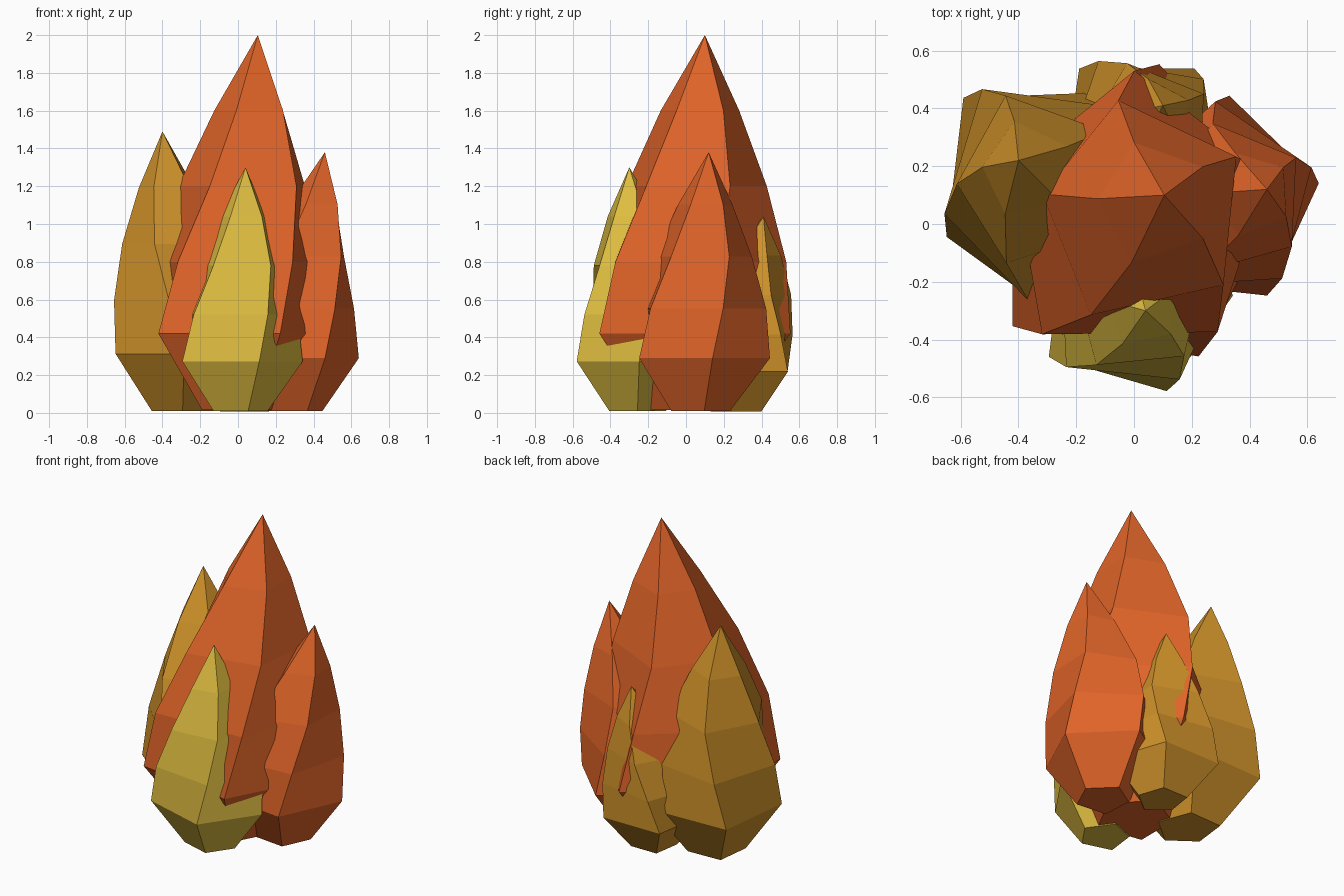
import bpy, bmesh
from math import cos, sin, radians
from mathutils import Vector

if "Cube" in bpy.data.objects:
    bpy.data.objects.remove(bpy.data.objects["Cube"])


def material(name, rgb):
    m = bpy.data.materials.new(name)
    m.use_nodes = True
    color = (*rgb, 1)
    m.diffuse_color = color
    m.node_tree.nodes["Principled BSDF"].inputs["Base Color"].default_value = color
    return m


orange = material("flame orange", (0.76, 0.13, 0.022))
amber = material("flame amber", (0.62, 0.285, 0.023))
yellow = material("flame yellow", (0.75, 0.52, 0.052))

# Uneven five-sided cross-section: (angle, radius) of each corner
CORNERS = [(220, 0.55), (296, 0.51), (10, 0.52), (81, 0.56), (147, 0.50)]
# Rings from the bottom up: height, width, twist, lean towards the tip
RINGS = [(0.015, 0.45, 0, 0), (0.42, 1, 0, 0), (0.8, 0.93, 10, 0.1),
         (1.2, 0.72, 22, 0.35), (1.6, 0.4, 28, 0.7)]


def flame(name, mat, size, center, tip, turn, girth=1.0, hand=1):
    """Faceted, twisted teardrop leaning from its center to its tip.
    A hand of -1 mirrors the cross-section and the twist."""
    center, tip = Vector(center), Vector(tip)
    bm = bmesh.new()
    rings = []
    for z, width, twist, lean in RINGS:
        c = center.lerp(tip, lean)
        ring = []
        for angle, radius in CORNERS:
            a = radians(hand * (angle + twist) + turn)
            r = radius * width * size * girth
            ring.append(bm.verts.new((c.x + r * cos(a), c.y + r * sin(a), z * size)))
        rings.append(ring)
    top = bm.verts.new((tip.x, tip.y, 2 * size))
    n = len(CORNERS)
    bm.faces.new(rings[0][::-1])
    for low, high in zip(rings, rings[1:]):
        for i in range(n):
            j = (i + 1) % n
            bm.faces.new((low[i], low[j], high[j], high[i]))
    for i in range(n):
        bm.faces.new((rings[-1][i], rings[-1][(i + 1) % n], top))
    bmesh.ops.recalc_face_normals(bm, faces=bm.faces)
    mesh = bpy.data.meshes.new(name)
    bm.to_mesh(mesh)
    bm.free()
    mesh.materials.append(mat)
    obj = bpy.data.objects.new(name, mesh)
    bpy.context.collection.objects.link(obj)
    return obj


flame("main_flame", orange, 1.0, (0, 0), (0.105, 0.10), 0)
flame("front_flame", yellow, 0.65, (0.005, -0.265), (0.04, -0.30), -7)
flame("right_side_flame", amber, 0.745, (-0.30, 0.125), (-0.40, 0.22), -7, 1.04, -1)
flame("left_side_flame", orange, 0.69, (0.29, 0.06), (0.46, 0.12), 3)
flame("back_flame", amber, 0.52, (0.03, 0.285), (0.10, 0.41), -9, 1.17, -1)
